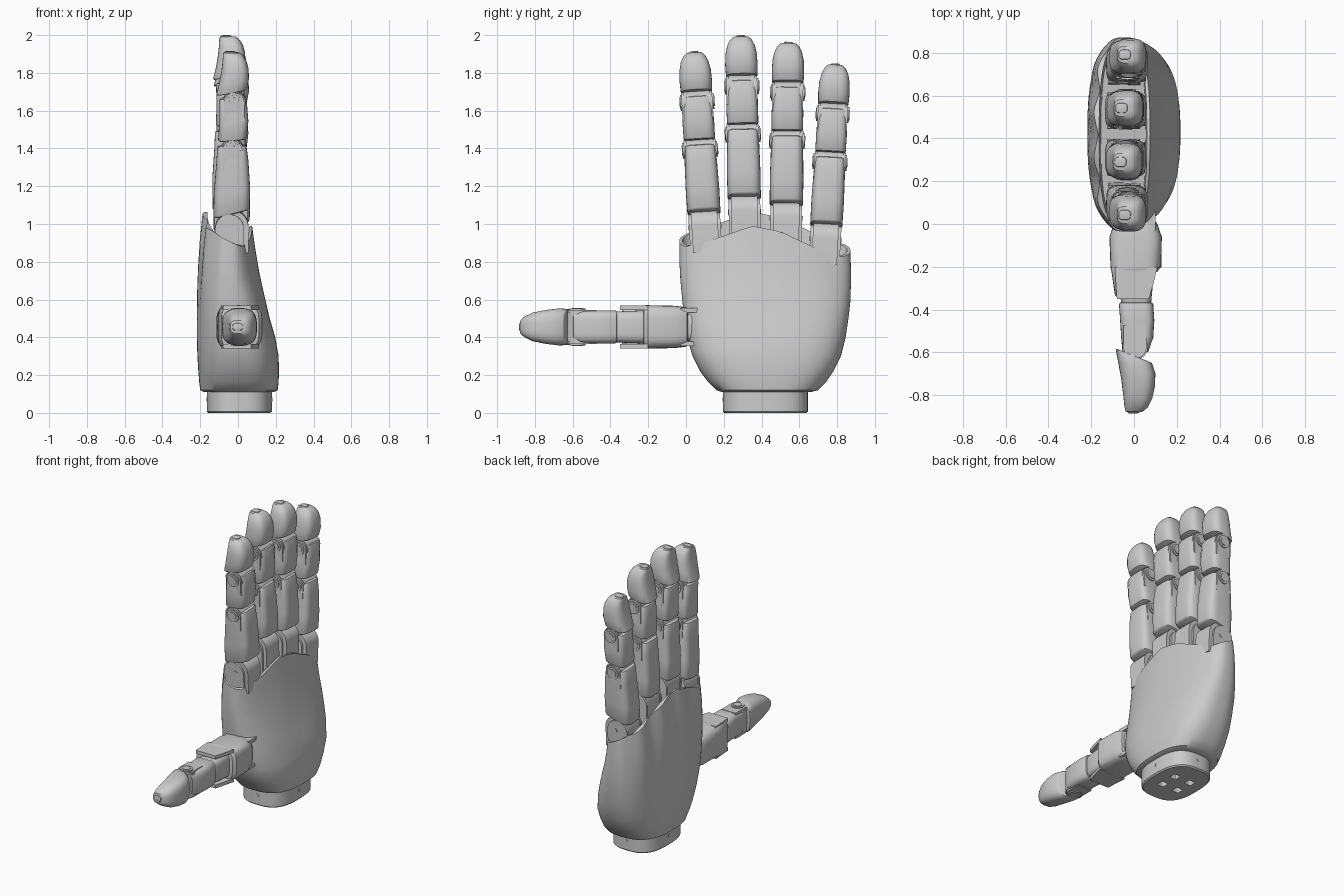
import bpy, bmesh, math
from mathutils import Matrix, Vector

if "Cube" in bpy.data.objects:
    bpy.data.objects.remove(bpy.data.objects["Cube"])

grey = bpy.data.materials.new("light_grey")
grey.use_nodes = True
grey.diffuse_color = (0.6, 0.6, 0.6, 1)
grey.node_tree.nodes["Principled BSDF"].inputs["Base Color"].default_value = (0.6, 0.6, 0.6, 1)
parts = []


def finish(name, bm, matrix=Matrix()):
    bmesh.ops.recalc_face_normals(bm, faces=bm.faces)
    bm.transform(matrix)
    mesh = bpy.data.meshes.new(name)
    bm.to_mesh(mesh)
    bm.free()
    mesh.materials.append(grey)
    ob = bpy.data.objects.new(name, mesh)
    bpy.context.scene.collection.objects.link(ob)
    parts.append(ob)
    return ob


def section(z, x0, x1, y0, y1, power=4, slant=0, count=40):
    """Rounded rectangle ring at height z, optionally tilted along x."""
    ring = []
    for i in range(count):
        a = 2 * math.pi * i / count
        c, s = math.cos(a), math.sin(a)
        dx = math.copysign(abs(c) ** (2 / power), c) * (x1 - x0) / 2
        dy = math.copysign(abs(s) ** (2 / power), s) * (y1 - y0) / 2
        ring.append(Vector(((x0 + x1) / 2 + dx, (y0 + y1) / 2 + dy, z + slant * dx)))
    return ring


def loft(name, rings, matrix=Matrix()):
    bm = bmesh.new()
    loops = [[bm.verts.new(p) for p in ring] for ring in rings]
    n = len(loops[0])
    for a, b in zip(loops, loops[1:]):
        for i in range(n):
            j = (i + 1) % n
            bm.faces.new((a[i], a[j], b[j], b[i]))
    bm.faces.new(loops[0])
    bm.faces.new(loops[-1])
    return finish(name, bm, matrix)


def segment(name, rows, matrix, slants=(0, 0), power=4, r=0.012):
    """Limb shell from (z, x0, x1, half width) rows, with rounded end edges."""
    (z, x0, x1, w), (ze, xe0, xe1, we) = rows[0], rows[-1]
    rows = ([(z, x0 + r, x1 - r, w - r), (z + r * 0.3, x0 + r * 0.3, x1 - r * 0.3, w - r * 0.3),
             (z + r, x0, x1, w)] + rows[1:-1] +
            [(ze - r, xe0, xe1, we), (ze - r * 0.3, xe0 + r * 0.3, xe1 - r * 0.3, we - r * 0.3),
             (ze, xe0 + r, xe1 - r, we - r)])
    za, zb = rows[0][0], rows[-1][0]
    rings = []
    for z, x0, x1, w in rows:
        t = (z - za) / (zb - za)
        rings.append(section(z, x0, x1, -w, w, power, slants[0] * (1 - t) + slants[1] * t))
    return loft(name, rings, matrix)


def plate(name, outline, y0, y1, matrix=Matrix()):
    """Outline in x and z, extruded along y."""
    return loft(name, [[Vector((x, y, z)) for x, z in outline] for y in (y0, y1)], matrix)


def arch(cx, cz, r, drop):
    """Round-topped outline with straight sides."""
    top = [(cx + r * math.cos(math.pi * i / 16), cz + r * math.sin(math.pi * i / 16)) for i in range(17)]
    return top + [(cx - r, cz - drop), (cx + r, cz - drop)]


def disc(x, z, r):
    return [(x + r * math.cos(math.pi * i / 12), z + r * math.sin(math.pi * i / 12)) for i in range(24)]


def hinge(name, x, z, w, matrix):
    """Core barrel, side forks and stepped pin heads."""
    plate(name + "_core", disc(x, z, 0.06), -w + 0.012, w - 0.012, matrix)
    for side, s in (("left", 1), ("right", -1)):
        plate(f"{name}_fork_{side}", arch(x, z, 0.054, 0.1), s * (w - 0.018), s * w, matrix)
        plate(f"{name}_pin_{side}", disc(x, z, 0.042), s * (w - 0.02), s * (w + 0.007), matrix)
        plate(f"{name}_pin_cap_{side}", disc(x, z, 0.028), s * w, s * (w + 0.011), matrix)


def cut(target, cutter):
    mod = target.modifiers.new("cut", "BOOLEAN")
    mod.object, mod.operation, mod.solver = cutter, "DIFFERENCE", "EXACT"
    bpy.context.view_layer.objects.active = target
    bpy.ops.object.modifier_apply(modifier="cut")
    parts.remove(cutter)
    bpy.data.objects.remove(cutter)


# Palm shell: stacked ovals whose top follows the knuckle line
def rim(y):
    line = [(-0.1, 0.87), (0.0, 0.88), (0.15, 0.92), (0.35, 0.99), (0.5, 0.96), (0.65, 0.89), (0.78, 0.83), (1, 0.82)]
    for (ya, za), (yb, zb) in zip(line, line[1:]):
        if y <= yb:
            return za + (zb - za) * (y - ya) / (yb - ya)


levels = [(0.11, 0.19, 0.66, -0.18, 0.19), (0.12, 0.16, 0.70, -0.20, 0.21), (0.16, 0.12, 0.74, -0.205, 0.215),
          (0.22, 0.075, 0.78, -0.21, 0.217), (0.3, 0.035, 0.82, -0.215, 0.215), (0.4, 0.005, 0.845, -0.218, 0.197),
          (0.5, -0.01, 0.86, -0.218, 0.168), (0.6, -0.02, 0.87, -0.215, 0.14), (0.7, -0.03, 0.873, -0.207, 0.113),
          (0.8, -0.035, 0.873, -0.195, 0.092), (0.9, -0.035, 0.87, -0.178, 0.075),
          (0.9, -0.018, 0.853, -0.163, 0.06), (0.81, -0.01, 0.845, -0.155, 0.055)]
rings = []
for k, (z, y0, y1, x0, x1) in enumerate(levels):
    ring = section(z, x0, x1, y0, y1, 2.7, count=96)
    for p in ring:
        up = max(0, (z - 0.5) / 0.4)
        back = min(1, max(0, (0.02 - p.x) / 0.16))
        top = rim(p.y) + 0.075 * back
        p.z += up * (top - 0.9)
        # Tendon ridges behind each finger
        if k < 11:
            p.x -= 0.011 * up * back * math.cos(2 * math.pi * (p.y - 0.1) / 0.21)
    rings.append(ring)
palm = loft("palm", rings)

# Thumb recess in the palm
turn = Matrix(((0, 1, 0, 0), (1, 0, 0, 0), (0, 0, 1, 0), (0, 0, 0, 1)))
hollow = [(-0.2, 0.33), (0.38, 0.33), (0.43, 0.36), (0.46, 0.42), (0.475, 0.5), (0.47, 0.56), (0.44, 0.585),
          (0.25, 0.59), (0.15, 0.61), (0.05, 0.66), (-0.02, 0.72), (-0.2, 0.8)]
cut(palm, plate("recess_cutter", hollow, -0.11, 0.4, turn))

# Wrist mount with pockets beneath and screw heads around
wrist = loft("wrist_mount", [section(z, -0.165 + i, 0.18 - i, 0.195 + i, 0.645 - i, 2.8, count=64)
                             for z, i in ((0, 0.008), (0.008, 0), (0.1, 0), (0.125, 0))])
for dx in (-0.055, 0.065):
    for dy in (0.36, 0.48):
        cut(wrist, loft("pocket_cutter", [section(z, dx - 0.025, dx + 0.025, dy - 0.025, dy + 0.025, 8)
                                          for z in (-0.02, 0.04)]))
plate("wrist_screw_palm", disc(0.42, 0.07, 0.011), 0.17, 0.183, turn)
plate("wrist_screw_back", disc(0.42, 0.07, 0.011), -0.168, -0.155, turn)
for name, y in (("front", 0.193), ("rear", 0.635)):
    plate("wrist_screw_" + name, disc(0.01, 0.07, 0.011), y, y + 0.012)


# Fingers share one build, aimed from knuckle to tip
def finger(name, base, tip, size):
    d = Vector(tip) - Vector(base)
    k = d.length / 0.94
    m = (Matrix.Translation(base) @ Vector((0, 0, 1)).rotation_difference(d).to_matrix().to_4x4()
         @ Matrix.Diagonal((1, size, k, 1)))
    plate(name + "_knuckle", arch(-0.03, 0.01, 0.085, 0.14), -0.07, 0.07, m)
    for side, s in (("left", 1), ("right", -1)):
        plate(f"{name}_lug_{side}", arch(-0.045, 0, 0.076, 0.15), s * 0.07, s * 0.084, m)
        plate(f"{name}_screw_{side}", disc(-0.03, 0.005, 0.013), s * 0.08, s * 0.088, m)
    segment(name + "_proximal", [(0.075, -0.13, 0.062, 0.088), (0.2, -0.128, 0.064, 0.089), (0.35, -0.115, 0.055, 0.086),
                                 (0.44, -0.11, 0.045, 0.083)], m, (0.25, 0.05))
    hinge(name + "_lower_hinge", -0.03, 0.415, 0.085, m)
    segment(name + "_middle", [(0.465, -0.105, 0.045, 0.083), (0.56, -0.1, 0.055, 0.084),
                               (0.695, -0.1, 0.045, 0.08)], m, (0.1, 0.1))
    hinge(name + "_upper_hinge", -0.02, 0.67, 0.082, m)
    segment(name + "_tip", [(0.72, -0.115, 0.048, 0.083), (0.78, -0.1, 0.058, 0.086), (0.84, -0.088, 0.056, 0.083),
                            (0.885, -0.082, 0.045, 0.073), (0.915, -0.08, 0.028, 0.058), (0.932, -0.078, 0.008, 0.04),
                            (0.94, -0.072, -0.015, 0.024)], m, (0.2, 0), 3, 0.006)


finger("index", (0, 0.1, 0.98), (0, 0.042, 1.915), 1)
finger("middle", (-0.005, 0.31, 1.06), (-0.02, 0.29, 2.0), 1)
finger("ring", (-0.005, 0.53, 1.025), (-0.015, 0.542, 1.965), 1)
finger("little", (0, 0.738, 0.915), (0, 0.792, 1.85), 0.97)

# Thumb lies along -y, its hinges turning about z
t = Matrix.Translation((0.01, 0, 0.455)) @ Matrix.Rotation(math.pi / 2, 4, "X")
segment("thumb_mount", [(-0.36, -0.125, 0.095, 0.09), (-0.17, -0.125, 0.095, 0.09)], t, r=0.02)
plate("thumb_mount_screw", disc(0.25, 0.455, 0.012), 0.1, 0.109, turn)
segment("thumb_link", [(-0.2, -0.08, 0.08, 0.075), (0.03, -0.08, 0.08, 0.075)], t)
for side, s in (("upper", 1), ("lower", -1)):
    plate("thumb_link_ear_" + side, [(-0.06, -0.14), (0.07, -0.14), (0.09, -0.08), (0.09, 0.03), (-0.09, 0.03),
                                     (-0.09, -0.1)], s * 0.076, s * 0.1, t)
segment("thumb_metacarpal", [(-0.01, -0.105, 0.1, 0.105), (0.06, -0.125, 0.12, 0.112), (0.2, -0.12, 0.118, 0.115),
                             (0.225, -0.118, 0.105, 0.115)], t)
segment("thumb_lower_core", [(0.2, -0.09, 0.085, 0.088), (0.38, -0.07, 0.07, 0.082)], t)
segment("thumb_back_cover", [(0.2, -0.117, 0.0, 0.113), (0.34, -0.1, 0.0, 0.108)], t)
for side, s in (("upper", 1), ("lower", -1)):
    plate("thumb_bracket_" + side, [(-0.1, 0.2), (0.1, 0.2), (0.08, 0.28), (0.06, 0.35), (-0.09, 0.35)],
          s * 0.09, s * 0.113, t)
segment("thumb_middle", [(0.365, -0.08, 0.08, 0.088), (0.45, -0.075, 0.085, 0.088), (0.53, -0.07, 0.08, 0.086),
                         (0.6, -0.065, 0.06, 0.082)], t)
hinge("thumb_hinge", -0.005, 0.575, 0.09, t)
segment("thumb_tip", [(0.615, -0.095, 0.075, 0.095), (0.67, -0.085, 0.09, 0.098), (0.74, -0.07, 0.088, 0.09),
                      (0.81, -0.06, 0.075, 0.076), (0.855, -0.055, 0.055, 0.055), (0.877, -0.05, 0.03, 0.035),
                      (0.885, -0.04, 0.015, 0.02)], t, (0.4, 0), 3, 0.006)

# Smooth surfaces with crisp edges
bpy.ops.object.select_all(action="DESELECT")
for ob in parts:
    ob.select_set(True)
bpy.context.view_layer.objects.active = palm
bpy.ops.object.shade_smooth_by_angle(angle=math.radians(35))
